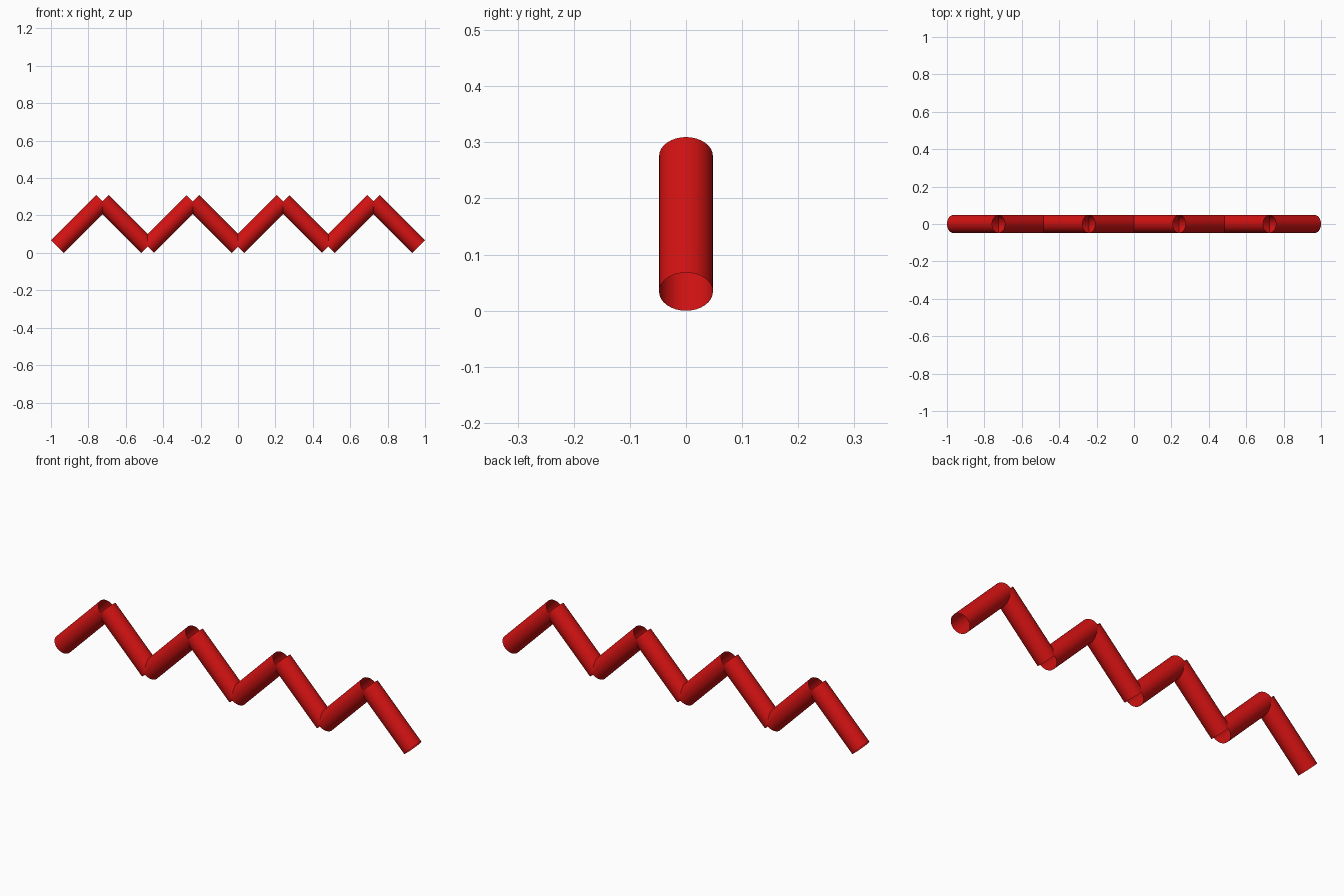
import bpy
import math
from mathutils import Vector

cube = bpy.data.objects.get("Cube")
if cube:
    bpy.data.objects.remove(cube, do_unlink=True)

# Single red paint
red = bpy.data.materials.new("red")
red.use_nodes = True
color = (0.65, 0.006, 0.006, 1.0)
red.diffuse_color = color
red.node_tree.nodes["Principled BSDF"].inputs["Base Color"].default_value = color

RADIUS = 0.048
COUNT = 8
LOW = RADIUS * math.sqrt(0.5)        # axis height of the lower joints
STEP = (2.0 - 2 * LOW) / COUNT       # horizontal and vertical run of each tube


def joint(i):
    """Point on the zigzag centre line."""
    return Vector((-1 + LOW + i * STEP, 0, LOW + (i % 2) * STEP))


def tube(name, start, end):
    """Open-ended round tube between two points."""
    axis = end - start
    bpy.ops.mesh.primitive_cylinder_add(
        vertices=32, radius=RADIUS, depth=axis.length, end_fill_type='NOTHING',
        location=(start + end) / 2,
        rotation=(0, math.atan2(axis.x, axis.z), 0))
    obj = bpy.context.object
    obj.name = name
    obj.data.materials.append(red)
    bpy.ops.object.shade_smooth_by_angle()


# Zigzag chain of tubes, alternately rising and falling
for i in range(COUNT):
    kind = "falling" if i % 2 else "rising"
    tube(f"{kind}_tube_{i // 2 + 1}", joint(i), joint(i + 1))
